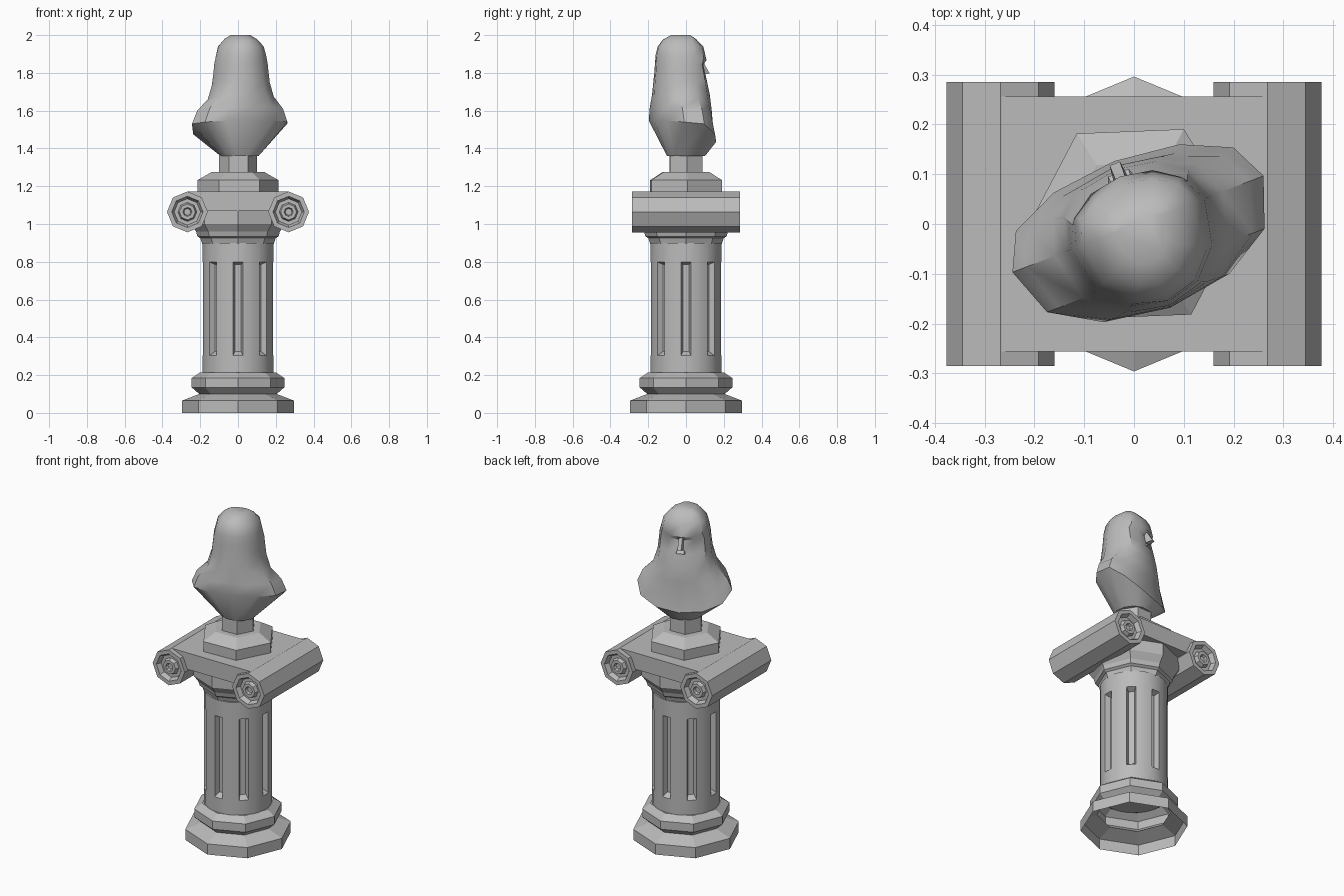
import bpy, bmesh
from math import sin, cos, pi, radians
from mathutils import Matrix, Vector

cube = bpy.data.objects.get("Cube")
if cube:
    bpy.data.objects.remove(cube, do_unlink=True)

stone = bpy.data.materials.new("grey_stone")
stone.use_nodes = True
GREY = (0.5, 0.5, 0.5, 1)
stone.diffuse_color = GREY
stone.node_tree.nodes["Principled BSDF"].inputs["Base Color"].default_value = GREY


def finish(name, bm, smooth=None, matrix=None, recalc=True):
    """Turn a bmesh into a named stone object."""
    bmesh.ops.remove_doubles(bm, verts=bm.verts, dist=0.0005)
    if matrix:
        bm.transform(matrix)
    if recalc:
        bmesh.ops.recalc_face_normals(bm, faces=bm.faces)
    mesh = bpy.data.meshes.new(name)
    bm.to_mesh(mesh)
    bm.free()
    mesh.materials.append(stone)
    obj = bpy.data.objects.new(name, mesh)
    bpy.context.collection.objects.link(obj)
    if smooth:
        smooth_object(obj, smooth)
    return obj


def smooth_object(obj, angle):
    bpy.ops.object.select_all(action="DESELECT")
    bpy.context.view_layer.objects.active = obj
    obj.select_set(True)
    bpy.ops.object.shade_smooth_by_angle(angle=radians(angle))


def loft(rings, cap_start=True, cap_end=True):
    """Bridge closed rings of points, bottom to top."""
    bm = bmesh.new()
    rows = [[bm.verts.new(p) for p in ring] for ring in rings]
    n = len(rows[0])
    for low, high in zip(rows, rows[1:]):
        for i in range(n):
            j = (i + 1) % n
            bm.faces.new((low[i], low[j], high[j], high[i]))
    if cap_start:
        bm.faces.new(rows[0][::-1])
    if cap_end:
        bm.faces.new(rows[-1])
    return bm


def lathe(profile, sides, turn=0, **caps):
    """Spin (radius, height) points around z."""
    angles = [radians(turn) + 2 * pi * i / sides for i in range(sides)]
    return loft([[(r * cos(a), r * sin(a), z) for a in angles]
                 for r, z in profile], **caps)


def box(name, size, centre):
    bm = bmesh.new()
    bmesh.ops.create_cube(bm, size=1)
    return finish(name, bm, matrix=Matrix.Translation(centre) @ Matrix.Diagonal((*size, 1)))


# Hollow octagonal foot and its moulding
finish("column_base", lathe([(.296, 0), (.296, .065), (.205, .1), (.245, .135),
                             (.245, .185), (.2, .215), (.17, .215)],
                            8, cap_start=False), recalc=True)

# Round shaft with eight tapered flutes
shaft = finish("column_shaft", lathe([(.188, .21), (.188, .9)], 32, 5.625))
bm = bmesh.new()
for k in range(8):
    turn = Matrix.Rotation(k * pi / 4, 4, "Z")
    rings = []
    for r, half, low, high in ((.155, .016, .325, .785), (.2, .031, .295, .805)):
        rings.append([bm.verts.new(turn @ Vector((r, y, z))) for y, z in
                      ((-half, low), (half, low), (half, high), (-half, high))])
    inner, outer = rings
    bm.faces.new(inner[::-1])
    bm.faces.new(outer)
    for i in range(4):
        j = (i + 1) % 4
        bm.faces.new((inner[i], inner[j], outer[j], outer[i]))
cutter = finish("flute_cutter", bm)
cutter.hide_render = True
cut = shaft.modifiers.new("flutes", "BOOLEAN")
cut.operation, cut.solver, cut.object = "DIFFERENCE", "EXACT", cutter
bpy.context.view_layer.objects.active = shaft
bpy.ops.object.modifier_apply(modifier="flutes")
bpy.data.objects.remove(cutter, do_unlink=True)
smooth_object(shaft, 30)

# Octagonal neck moulding under the capital
finish("capital_neck", lathe([(.19, .895), (.2, .925), (.215, .935), (.222, .96),
                              (.25, 1.0), (.25, 1.08)], 8))

# Capital slab with a scroll roll on each side
box("capital_slab", (.536, .512, .1), (0, 0, 1.121))
end = [(0, .265), (.018, .265), (.024, .28), (.042, .28), (.05, .258),
       (.07, .258), (.083, .285), (.108, .285)]
roll = [(r, -z) for r, z in end] + end[::-1]
for side, name in ((1, "left"), (-1, "right")):
    finish(name + "_scroll", lathe(roll, 8, cap_start=False, cap_end=False),
           matrix=Matrix.Translation((side * .268, 0, 1.064)) @ Matrix.Rotation(pi / 2, 4, "X"))

# Hexagonal plinth and stem carrying the bust
finish("bust_plinth", lathe([(.215, 1.17), (.215, 1.232), (.14, 1.275)], 6, 2.3))
finish("bust_stem", lathe([(.1, 1.27), (.1, 1.37)], 6, 2.3))

# Bust lofted upward: front, side and back heights, half width, front and back depth
FACING = Matrix.Rotation(radians(21), 4, "Z")
sections = [
    (1.36, 1.36, 1.36, .10, .10, .10),
    (1.42, 1.53, 1.55, .27, .135, .18),
    (1.52, 1.60, 1.62, .24, .12, .18),
    (1.60, 1.66, 1.69, .18, .125, .178),
    (1.68, 1.74, 1.76, .155, .118, .175),
    (1.76, 1.80, 1.81, .148, .10, .17),
    (1.84, 1.85, 1.85, .143, .08, .168),
    (1.865, 1.89, 1.90, .133, .102, .165),
    (1.94, 1.94, 1.94, .12, .085, .155),
    (1.98, 1.98, 1.975, .085, .045, .13),
    (2.0, 2.0, 2.0, .05, .015, .085),
]
rings = []
for zf, zs, zb, w, vf, vb in sections:
    ring = []
    for i in range(12):
        t = 2 * pi * i / 12
        c, s = cos(t), sin(t)
        depth, z_end = (vf, zf) if c > 0 else (vb, zb)
        c_box = abs(c) ** .85 * (1 if c > 0 else -1)
        ring.append(FACING @ Vector((-w * s, depth * c_box, zs + (z_end - zs) * abs(c))))
    rings.append(ring)
finish("bust", loft(rings), 35, Matrix.Translation((.008, 0, 0)))


def face_wedge(name, half_w, top, bottom, tip, root):
    """Wedge standing out from the face, pointed along its lower edge."""
    bm = bmesh.new()
    pts = [(-half_w * .5, root, top), (half_w * .5, root, top),
           (-half_w, root - .03, bottom), (half_w, root - .03, bottom),
           (-half_w * .55, tip, bottom + .012), (half_w * .55, tip, bottom + .012)]
    v = [bm.verts.new(FACING @ Vector(p)) for p in pts]
    for f in ((0, 1, 5, 4), (4, 5, 3, 2), (0, 4, 2), (1, 3, 5), (0, 2, 3, 1)):
        bm.faces.new([v[i] for i in f])
    finish(name, bm, matrix=Matrix.Translation((.008, 0, 0)))


# Nose and moustache
face_wedge("nose", .02, 1.865, 1.785, .13, .09)
face_wedge("moustache", .04, 1.785, 1.755, .11, .09)
